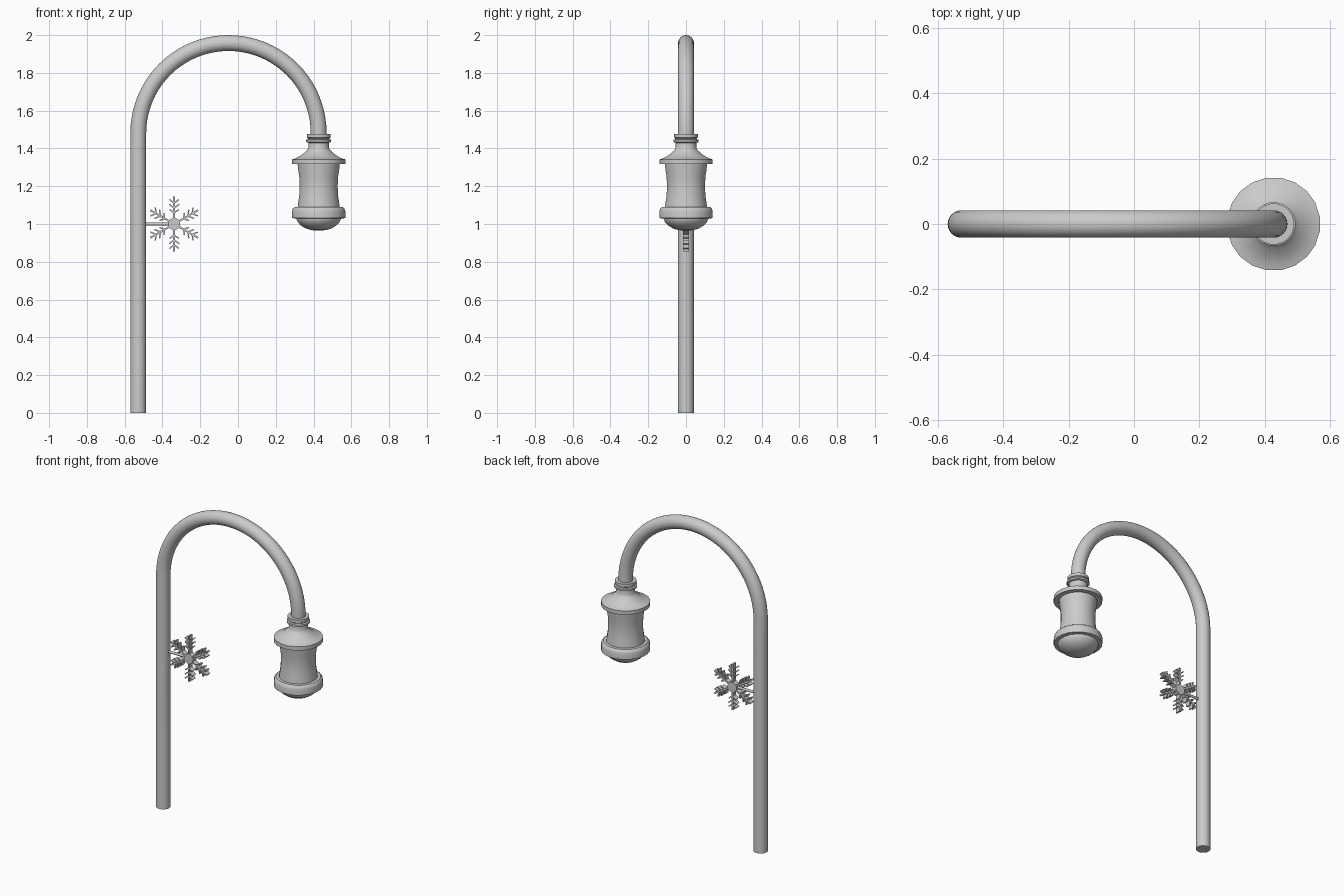
import bpy, bmesh
from math import pi, sin, cos, radians
from mathutils import Matrix

if "Cube" in bpy.data.objects:
    bpy.data.objects.remove(bpy.data.objects["Cube"])

POLE_X, LAMP_X, TUBE_R = -0.528, 0.427, 0.042
FLAKE = (-0.338, 0, 1.0)


def finish(bm, name, smooth=True):
    bmesh.ops.recalc_face_normals(bm, faces=bm.faces)
    mesh = bpy.data.meshes.new(name)
    bm.to_mesh(mesh)
    bm.free()
    obj = bpy.data.objects.new(name, mesh)
    bpy.context.collection.objects.link(obj)
    if smooth:
        bpy.ops.object.select_all(action='DESELECT')
        obj.select_set(True)
        bpy.context.view_layer.objects.active = obj
        bpy.ops.object.shade_smooth_by_angle(angle=radians(35))
    return obj


def sweep(name, path, radius, sides=24):
    """Tube through (x, z, heading) stations lying in the XZ plane."""
    bm = bmesh.new()
    rings = []
    for x, z, a in path:
        nx, nz = -sin(a), cos(a)
        rings.append([bm.verts.new((x + nx * radius * cos(t), radius * sin(t),
                                    z + nz * radius * cos(t)))
                      for t in (2 * pi * i / sides for i in range(sides))])
    for a, b in zip(rings, rings[1:]):
        for i in range(sides):
            j = (i + 1) % sides
            bm.faces.new((a[i], a[j], b[j], b[i]))
    bm.faces.new(rings[0])
    bm.faces.new(rings[-1])
    return finish(bm, name)


def lathe(name, profile, x, sides=20):
    """Revolve (radius, z) points about a vertical axis at x."""
    bm = bmesh.new()
    rings = [[bm.verts.new((x + r * cos(t), r * sin(t), z))
              for t in (2 * pi * (i + 0.5) / sides for i in range(sides))]
             for r, z in profile]
    for a, b in zip(rings, rings[1:]):
        for i in range(sides):
            j = (i + 1) % sides
            bm.faces.new((a[i], a[j], b[j], b[i]))
    bm.faces.new(rings[0])
    bm.faces.new(rings[-1])
    return finish(bm, name)


# Post with its half-circle arch
cx, R = (POLE_X + LAMP_X) / 2, (LAMP_X - POLE_X) / 2
cz = 2 - TUBE_R - R
path = [(POLE_X, 0, pi / 2)]
path += [(cx - R * cos(t), cz + R * sin(t), pi / 2 - t)
         for t in (pi * i / 40 for i in range(41))]
path.append((LAMP_X, 1.44, -pi / 2))
sweep("curved_post", path, TUBE_R)

# Lantern: collar and flared hood
lathe("lantern_hood", [
    (0.063, 1.476), (0.063, 1.457), (0.057, 1.453), (0.057, 1.449),
    (0.067, 1.446), (0.067, 1.434), (0.055, 1.430), (0.055, 1.403),
    (0.061, 1.392), (0.080, 1.374), (0.103, 1.358), (0.125, 1.347),
    (0.143, 1.342), (0.143, 1.317), (0.108, 1.317)], LAMP_X)

# Lantern: slightly waisted body
lathe("lantern_body", [
    (0.113, 1.325), (0.111, 1.295), (0.104, 1.25), (0.102, 1.20),
    (0.104, 1.15), (0.111, 1.105), (0.113, 1.08)], LAMP_X)

# Lantern: lower rim and bottom bowl
lathe("lantern_rim", [
    (0.108, 1.09), (0.130, 1.089), (0.139, 1.081), (0.143, 1.066),
    (0.143, 1.031), (0.118, 1.029)], LAMP_X)
lathe("lantern_bowl", [
    (0.120, 1.04), (0.120, 1.028), (0.112, 1.010), (0.096, 0.993),
    (0.073, 0.978), (0.045, 0.969), (0.015, 0.965)], LAMP_X)

# Snowflake: six arms, each with three pairs of barbs
bm = bmesh.new()


def bar(m, length, width, depth):
    """Box starting at the local origin and running along local z."""
    bmesh.ops.create_cube(bm, size=1, matrix=m @ Matrix.Translation((0, 0, length / 2))
                          @ Matrix.Diagonal((width, depth, length, 1)))


for k in range(6):
    arm = Matrix.Translation(FLAKE) @ Matrix.Rotation(k * pi / 3, 4, 'Y')
    bar(arm, 0.146, 0.010, 0.034)
    for d, length in ((0.058, 0.030), (0.084, 0.034), (0.110, 0.032)):
        for s in (-1, 1):
            bar(arm @ Matrix.Translation((0, 0, d))
                @ Matrix.Rotation(s * radians(52), 4, 'Y'), length, 0.007, 0.034)
finish(bm, "snowflake_arms", smooth=False)

# Snowflake hub
bm = bmesh.new()
bmesh.ops.create_cone(bm, cap_ends=True, segments=20, radius1=0.032, radius2=0.032,
                      depth=0.036, matrix=Matrix.Translation(FLAKE)
                      @ Matrix.Rotation(pi / 2, 4, 'X'))
finish(bm, "snowflake_hub")

# Rod joining the snowflake to the post
sweep("snowflake_rod", [(POLE_X + 0.02, FLAKE[2], 0), (FLAKE[0] - 0.02, FLAKE[2], 0)],
      0.008, 12)
